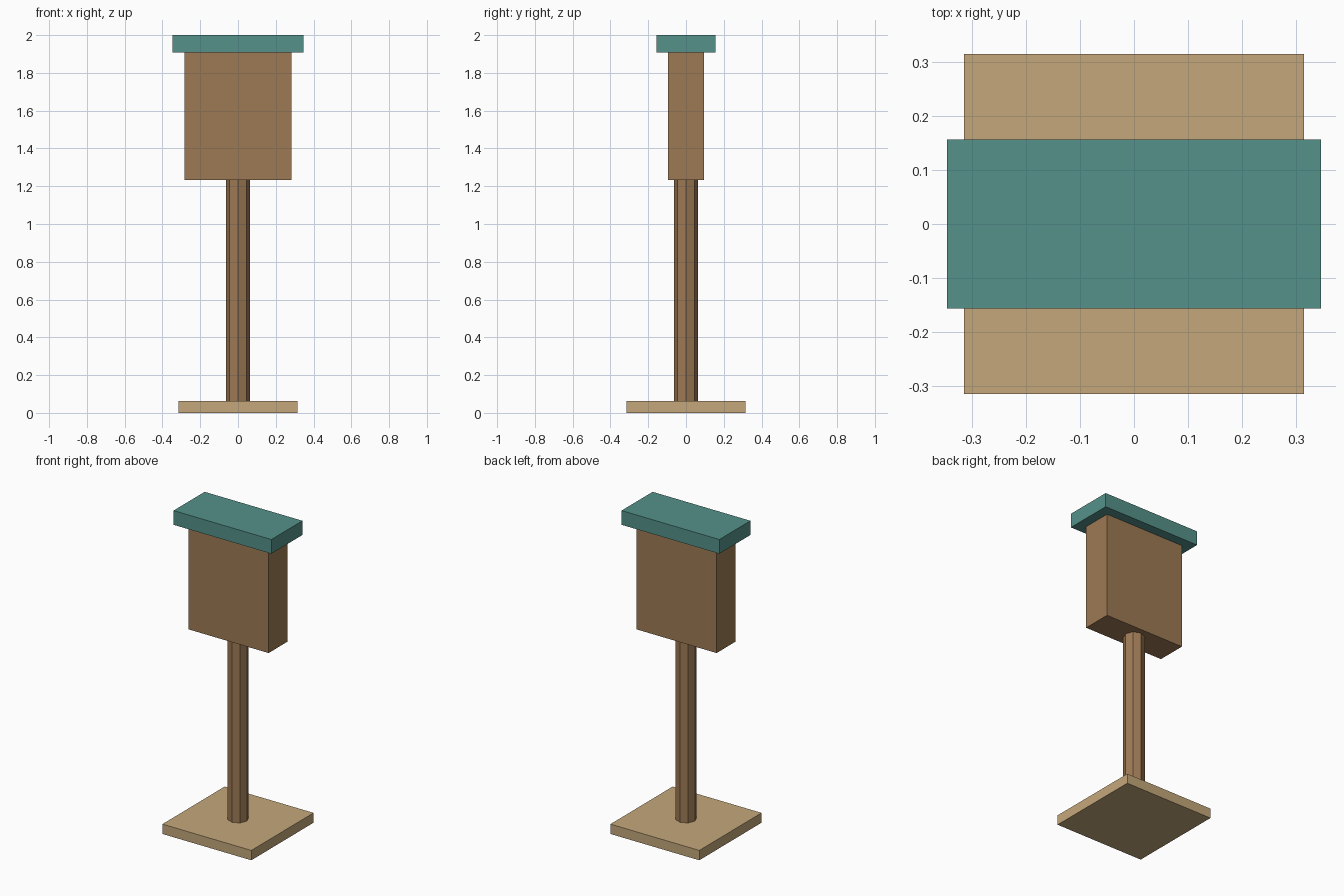
import bpy

if "Cube" in bpy.data.objects:
    bpy.data.objects.remove(bpy.data.objects["Cube"])


def material(name, rgb):
    mat = bpy.data.materials.new(name)
    mat.diffuse_color = (*rgb, 1)
    mat.use_nodes = True
    mat.node_tree.nodes["Principled BSDF"].inputs["Base Color"].default_value = mat.diffuse_color
    return mat


def box(name, width, depth, z0, z1, mat):
    bpy.ops.mesh.primitive_cube_add(size=1, location=(0, 0, (z0 + z1) / 2))
    obj = bpy.context.object
    obj.name = name
    obj.scale = (width, depth, z1 - z0)
    bpy.ops.object.transform_apply(location=False, rotation=False, scale=True)
    obj.data.materials.append(mat)
    return obj


def post(name, radius, z0, z1, mat):
    bpy.ops.mesh.primitive_cylinder_add(vertices=8, radius=radius, depth=z1 - z0,
                                        location=(0, 0, (z0 + z1) / 2))
    obj = bpy.context.object
    obj.name = name
    obj.data.materials.append(mat)
    return obj


stone = material("sand", (0.55, 0.39, 0.195))
wood = material("wood", (0.34, 0.195, 0.09))
teal = material("teal", (0.09, 0.285, 0.253))

# Square foot plate
box("base", 0.629, 0.629, 0, 0.063, stone)
# Octagonal post, seated slightly into the base
post("post", 0.063, 0.03, 1.233, wood)
# Upright cabinet panel
box("cabinet", 0.566, 0.189, 1.233, 1.909, wood)
# Overhanging flat cap
box("roof_cap", 0.692, 0.314, 1.909, 2.0, teal)
